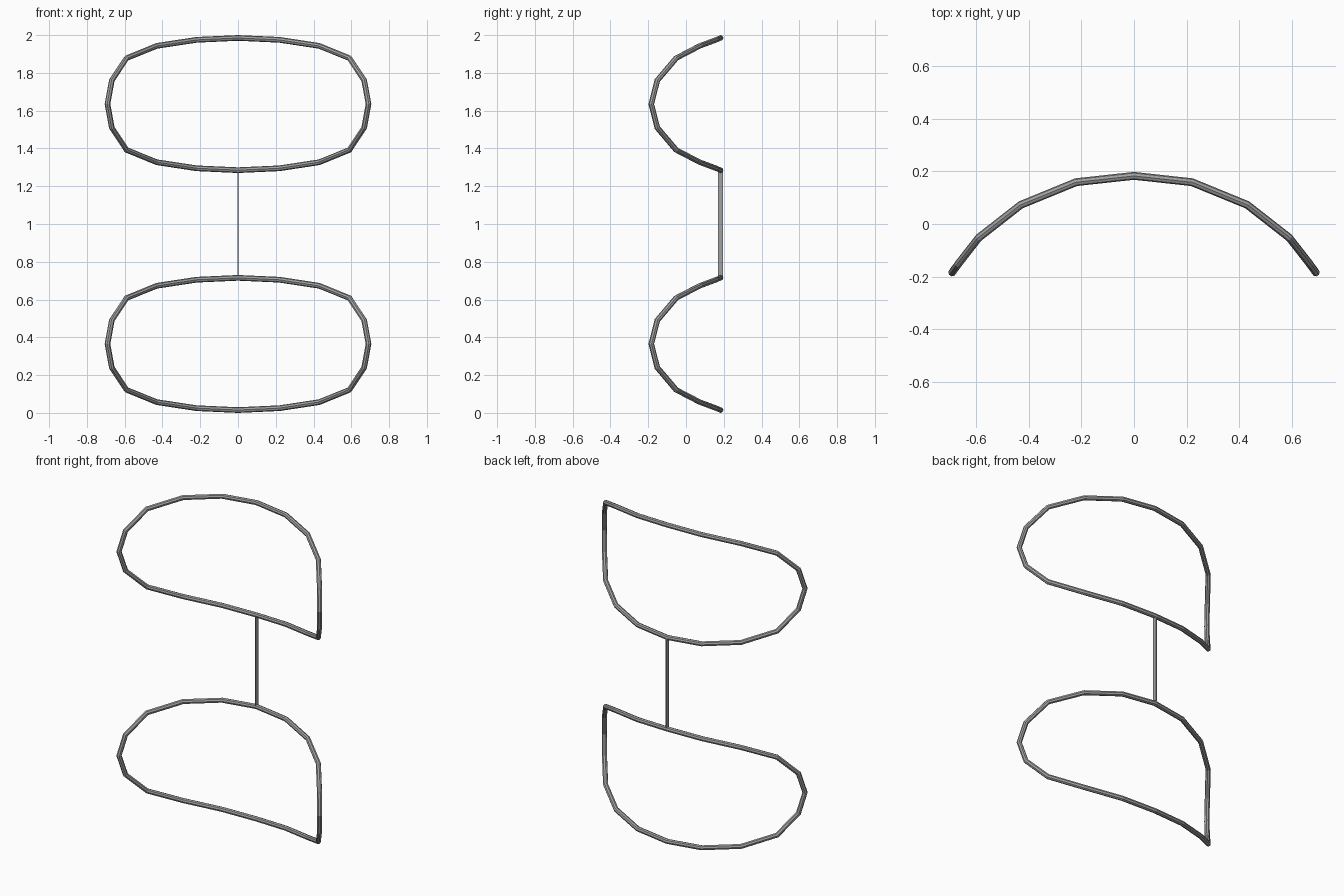
import bpy

cube = bpy.data.objects.get("Cube")
if cube:
    bpy.data.objects.remove(cube, do_unlink=True)


def make_material(name, rgb):
    mat = bpy.data.materials.new(name)
    mat.use_nodes = True
    color = (*rgb, 1)
    mat.diffuse_color = color
    mat.node_tree.nodes["Principled BSDF"].inputs["Base Color"].default_value = color
    return mat


steel = make_material("steel grey", (0.36, 0.36, 0.36))

# One quarter of the bent loop: from top centre to the side (x, y, height)
QUARTER = [(0, 0.183, 0.35), (0.22, 0.159, 0.34), (0.43, 0.073, 0.308),
           (0.59, -0.052, 0.243), (0.668, -0.152, 0.125), (0.691, -0.184, 0)]


def loop_points():
    half = QUARTER + [(x, y, -h) for x, y, h in QUARTER[-2::-1]]
    return half + [(-x, y, h) for x, y, h in half[-2:0:-1]]


def add_ring(name, z):
    curve = bpy.data.curves.new(name, "CURVE")
    curve.dimensions = "3D"
    curve.bevel_depth = 0.015
    curve.bevel_resolution = 2
    spline = curve.splines.new("POLY")
    points = loop_points()
    spline.points.add(len(points) - 1)
    for point, (x, y, h) in zip(spline.points, points):
        point.co = (x, y, z + h, 1)
    spline.use_cyclic_u = True
    spline.use_smooth = False
    obj = bpy.data.objects.new(name, curve)
    bpy.context.collection.objects.link(obj)
    curve.materials.append(steel)
    # Turn the swept tube into a mesh
    bpy.ops.object.select_all(action="DESELECT")
    obj.select_set(True)
    bpy.context.view_layer.objects.active = obj
    bpy.ops.object.convert(target="MESH")


# Two curved tube loops, one above the other
add_ring("lower_ring", 0.365)
add_ring("upper_ring", 1.635)

# Thin flat strip joining the loops at the back
bpy.ops.mesh.primitive_cube_add(size=1, location=(0, 0.183, 1))
strip = bpy.context.object
strip.name = "connecting_strip"
strip.scale = (0.005, 0.028, 0.57)
bpy.ops.object.transform_apply(location=False, rotation=False, scale=True)
strip.data.materials.append(steel)
